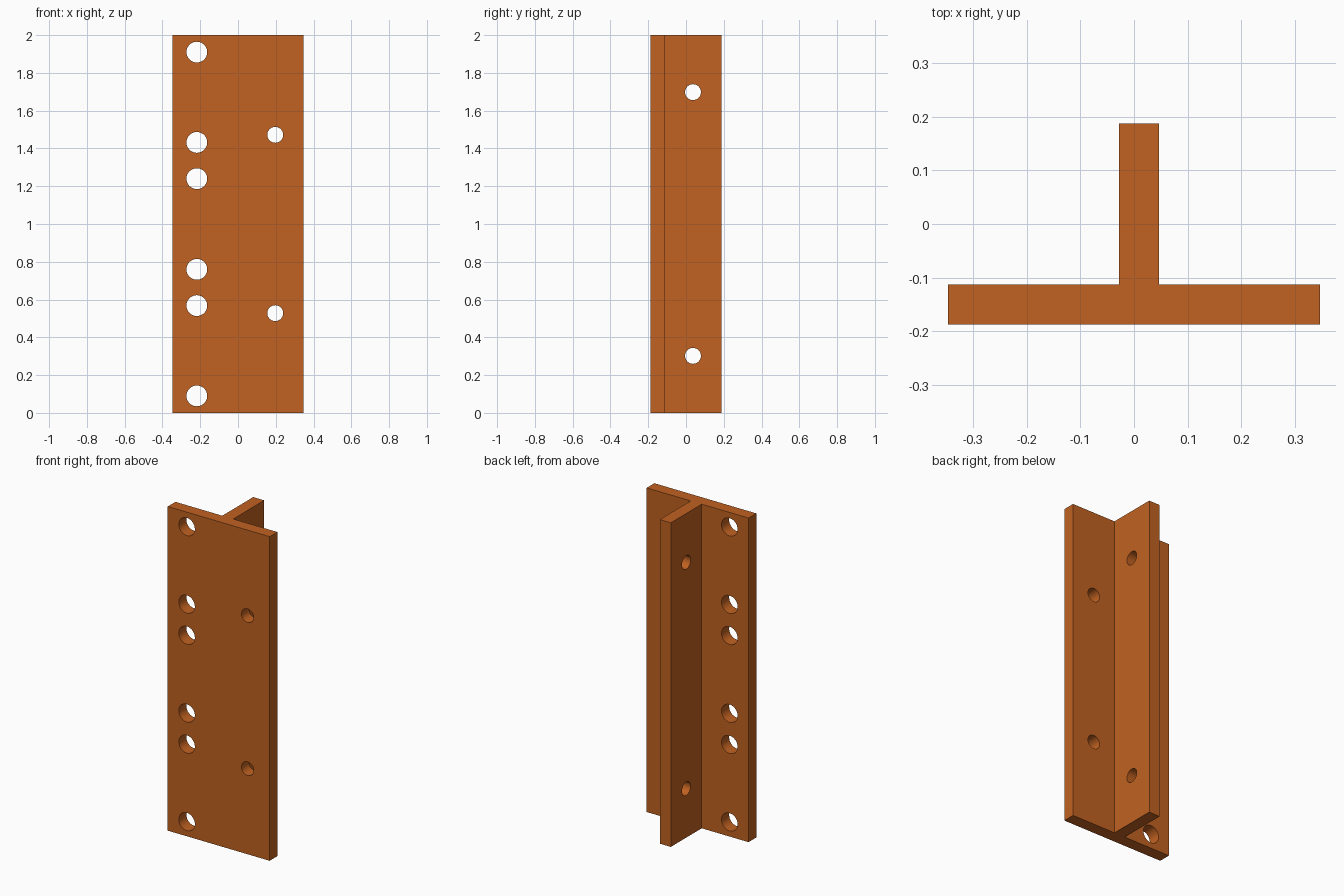
import bpy, bmesh, math

if "Cube" in bpy.data.objects:
    bpy.data.objects.remove(bpy.data.objects["Cube"])

# Single painted finish
orange = bpy.data.materials.new("burnt_orange")
orange.diffuse_color = (0.533, 0.122, 0.015, 1)
orange.use_nodes = True
orange.node_tree.nodes["Principled BSDF"].inputs["Base Color"].default_value = orange.diffuse_color

# Main dimensions
HALF_W, FRONT, PLATE_BACK, REAR = 0.348, -0.188, -0.113, 0.188
WEB_L, WEB_R, HEIGHT = -0.028, 0.047, 2.0

# T-section bracket: flat plate with an upright web behind it
profile = [(-HALF_W, FRONT), (HALF_W, FRONT), (HALF_W, PLATE_BACK), (WEB_R, PLATE_BACK),
           (WEB_R, REAR), (WEB_L, REAR), (WEB_L, PLATE_BACK), (-HALF_W, PLATE_BACK)]
bm = bmesh.new()
base = bm.faces.new([bm.verts.new((x, y, 0)) for x, y in profile])
ext = bmesh.ops.extrude_face_region(bm, geom=[base])
top = [v for v in ext["geom"] if isinstance(v, bmesh.types.BMVert)]
bmesh.ops.translate(bm, verts=top, vec=(0, 0, HEIGHT))
bmesh.ops.recalc_face_normals(bm, faces=bm.faces)
mesh = bpy.data.meshes.new("t_bracket")
bm.to_mesh(mesh)
bm.free()
mesh.materials.append(orange)
bracket = bpy.data.objects.new("t_bracket", mesh)
bpy.context.collection.objects.link(bracket)

cutters = []


def drill(name, location, radius, rotation):
    """Cylinder cutter for one through hole."""
    bpy.ops.mesh.primitive_cylinder_add(vertices=48, radius=radius, depth=0.2,
                                        location=location, rotation=rotation)
    cutter = bpy.context.object
    cutter.name = name
    cutter.data.materials.append(orange)
    cutter.hide_render = True
    cutters.append(cutter)
    mod = bracket.modifiers.new(name, "BOOLEAN")
    mod.operation, mod.solver, mod.object = "DIFFERENCE", "EXACT", cutter


ALONG_Y, ALONG_X = (math.pi / 2, 0, 0), (0, math.pi / 2, 0)
plate_y = (FRONT + PLATE_BACK) / 2
web_x = (WEB_L + WEB_R) / 2

# Holes are mirrored about mid height
for side in (-1, 1):
    for offset in (0.24, 0.432, 0.91):
        drill("large_plate_hole", (-0.218, plate_y, 1 + side * offset), 0.055, ALONG_Y)
    drill("small_plate_hole", (0.197, plate_y, 1 + side * 0.472), 0.042, ALONG_Y)
    drill("web_hole", (web_x, 0.037, 1 + side * 0.698), 0.042, ALONG_X)

# Apply the cuts and remove the cutters
bpy.ops.object.select_all(action="DESELECT")
bpy.context.view_layer.objects.active = bracket
bracket.select_set(True)
for mod in list(bracket.modifiers):
    bpy.ops.object.modifier_apply(modifier=mod.name)
for cutter in cutters:
    bpy.data.objects.remove(cutter)
bpy.ops.object.shade_smooth_by_angle(angle=math.radians(30))
